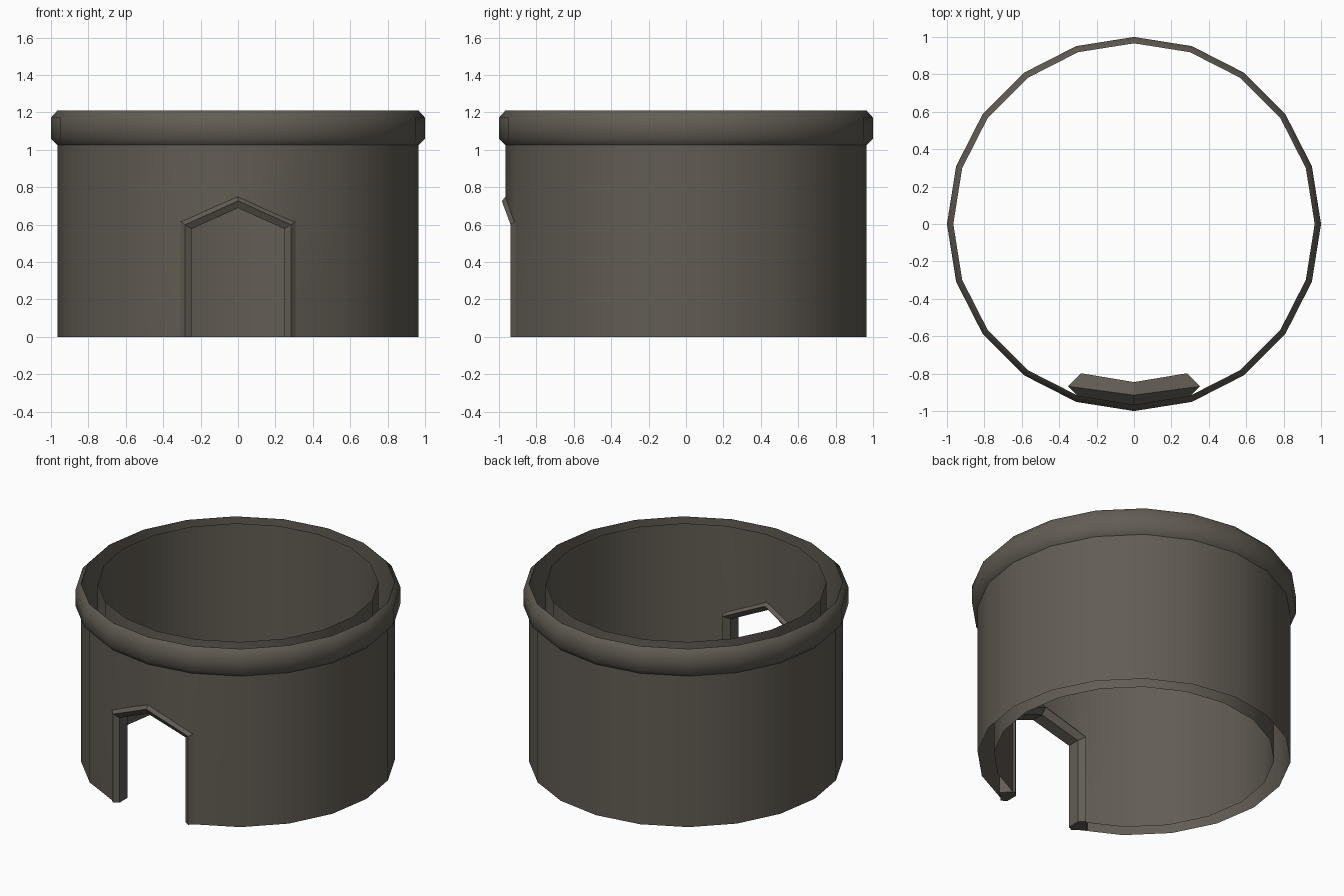
import bpy, math

if "Cube" in bpy.data.objects:
    bpy.data.objects.remove(bpy.data.objects["Cube"])

SIDES = 20
STONE = bpy.data.materials.new("dark_stone")
STONE.diffuse_color = (0.122, 0.109, 0.087, 1)
STONE.use_nodes = True
STONE.node_tree.nodes["Principled BSDF"].inputs["Base Color"].default_value = STONE.diffuse_color


def make(name, verts, faces, smooth):
    mesh = bpy.data.meshes.new(name)
    mesh.from_pydata(verts, [], faces)
    mesh.materials.append(STONE)
    mesh.polygons.foreach_set("use_smooth", [smooth] * len(faces))
    mesh.update()
    obj = bpy.data.objects.new(name, mesh)
    bpy.context.collection.objects.link(obj)
    return obj


def lathe(name, rows, inward=False, skip=()):
    """rows: functions column -> (radius, z); column 0 faces the front."""
    verts, faces = [], []
    for row in rows:
        for i in range(SIDES):
            r, z = row(i)
            a = math.tau * i / SIDES
            verts.append((r * math.sin(a), -r * math.cos(a), z))
    for j in range(len(rows) - 1):
        for i in range(SIDES):
            if (j, i) in skip:
                continue
            k = (i + 1) % SIDES
            f = (j * SIDES + i, j * SIDES + k, (j + 1) * SIDES + k, (j + 1) * SIDES + i)
            faces.append(f[::-1] if inward else f)
    return make(name, verts, faces, True)


# Two open-ended wall shells, with a pointed doorway two sides wide
def wall(name, r, eave, apex, inward):
    rows = [lambda i: (r, 0),
            lambda i: (r, apex if i == 0 else eave),
            lambda i: (r, 1.21)]
    lathe(name, rows, inward, skip={(0, 0), (0, SIDES - 1)})


wall("outer_wall", 0.965, 0.61, 0.737, False)
wall("inner_wall", 0.864, 0.60, 0.727, True)

# Bevelled band around the top
profile = [(0.966, 1.025), (1.0, 1.06), (1.0, 1.172), (0.966, 1.21)]
lathe("top_rim", [lambda i, p=p: p for p in profile])

# Door frame: faceted bar swept up, over the point and down again
EAVE, APEX, HALF = 0.60, 0.727, 0.283
slope = math.atan2(APEX - EAVE, HALF)
miter = -(1 - math.sin(slope)) / math.cos(slope)
# each stop: position, then the mitred direction towards the opening
path = [((-HALF, -0.868, 0), (1, 0)),
        ((-HALF, -0.868, EAVE), (1, miter)),
        ((0, -0.915, APEX), (0, -1 / math.cos(slope))),
        ((HALF, -0.868, EAVE), (-1, miter)),
        ((HALF, -0.868, 0), (-1, 0))]
section = [(0, 0.07), (0.035, 0.05), (0.035, -0.035), (0, -0.07), (-0.07, 0)]
n = len(section)
verts = [(p[0] + d[0] * s, p[1] - o, p[2] + d[1] * s)
         for p, d in path for s, o in section]
faces = [(j * n + i, j * n + (i + 1) % n, (j + 1) * n + (i + 1) % n, (j + 1) * n + i)
         for j in range(len(path) - 1) for i in range(n)]
faces += [tuple(range(n))[::-1], tuple(range((len(path) - 1) * n, len(path) * n))]
make("door_frame", verts, faces, False)
